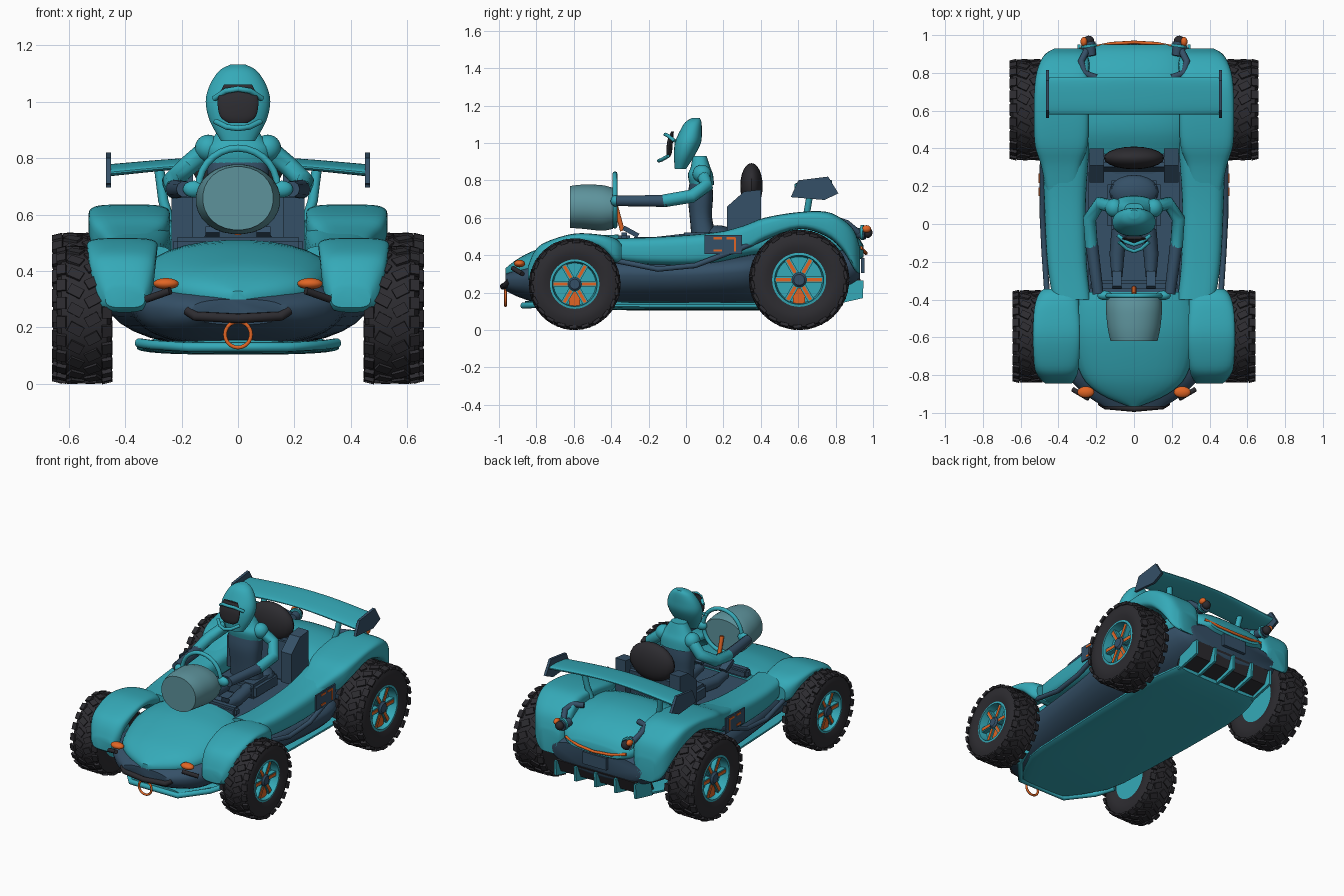
import bpy, bmesh, math
from mathutils import Matrix, Euler

if "Cube" in bpy.data.objects:
    bpy.data.objects.remove(bpy.data.objects["Cube"])


def material(name, col):
    m = bpy.data.materials.new(name)
    m.diffuse_color = (*col, 1)
    m.use_nodes = True
    m.node_tree.nodes["Principled BSDF"].inputs["Base Color"].default_value = m.diffuse_color
    return m


TEAL = material("teal paint", (0.035, 0.40, 0.48))
NAVY = material("navy", (0.035, 0.08, 0.135))
BLACK = material("black rubber", (0.026, 0.025, 0.03))
ORANGE = material("orange", (0.75, 0.13, 0.018))
GLASS = material("grey glass", (0.11, 0.29, 0.33))


def finish(name, bm, mat, mirror=False, angle=35):
    bmesh.ops.recalc_face_normals(bm, faces=bm.faces)
    me = bpy.data.meshes.new(name)
    bm.to_mesh(me)
    bm.free()
    me.materials.append(mat)
    me.polygons.foreach_set("use_smooth", [True] * len(me.polygons))
    me.set_sharp_from_angle(angle=math.radians(angle))
    ob = bpy.data.objects.new(name, me)
    bpy.context.collection.objects.link(ob)
    if mirror:
        ob.modifiers.new("mirror", "MIRROR").use_mirror_merge = False
    return ob


def smooth_rows(rows, sub):
    # Catmull-Rom resampling of section parameters
    out = []
    for i in range(len(rows) - 1):
        p = [rows[max(i - 1, 0)], rows[i], rows[i + 1], rows[min(i + 2, len(rows) - 1)]]
        for k in range(sub):
            t = k / sub
            out.append([0.5 * (2 * b + (c - a) * t + (2 * a - 5 * b + 4 * c - d) * t * t
                        + (3 * b - a - 3 * c + d) * t ** 3) for a, b, c, d in zip(*p)])
    return out + [list(rows[-1])]


def loft(name, rows, mat, axis="y", e=2.5, n=28, sub=4, mirror=False):
    # rows: position, x centre, x half width, low, high of a superellipse section
    bm = bmesh.new()
    rings = []
    for t, c, h, lo, hi in smooth_rows(rows, sub):
        ring = []
        for k in range(n):
            a = 2 * math.pi * (k + 0.5) / n
            ca, sa = math.cos(a), math.sin(a)
            x = c + h * math.copysign(abs(ca) ** (2 / e), ca)
            w = (lo + hi) / 2 + (hi - lo) / 2 * math.copysign(abs(sa) ** (2 / e), sa)
            ring.append(bm.verts.new((x, t, w) if axis == "y" else (x, w, t)))
        rings.append(ring)
    for a, b in zip(rings, rings[1:]):
        for k in range(n):
            bm.faces.new((a[k], a[(k + 1) % n], b[(k + 1) % n], b[k]))
    bm.faces.new(rings[0])
    bm.faces.new(rings[-1])
    return finish(name, bm, mat, mirror)


def add_box(bm, loc, size, rot=(0, 0, 0), pre=Matrix()):
    m = pre @ Matrix.Translation(loc) @ Euler(rot).to_matrix().to_4x4() @ Matrix.Diagonal((*size, 1))
    bmesh.ops.create_cube(bm, size=1, matrix=m)


def box(name, loc, size, mat, rot=(0, 0, 0), mirror=False, bevel=0.0):
    bm = bmesh.new()
    add_box(bm, loc, size, rot)
    if bevel:
        bmesh.ops.bevel(bm, geom=bm.edges[:], offset=bevel, segments=2, affect="EDGES")
    return finish(name, bm, mat, mirror)


def ball(name, loc, radii, mat, mirror=False):
    bm = bmesh.new()
    m = Matrix.Translation(loc) @ Matrix.Diagonal((*radii, 1))
    bmesh.ops.create_uvsphere(bm, u_segments=20, v_segments=12, radius=1, matrix=m)
    return finish(name, bm, mat, mirror)


def tube(name, pts, r, mat, mirror=False, closed=False):
    cu = bpy.data.curves.new(name, "CURVE")
    cu.dimensions, cu.bevel_depth, cu.bevel_resolution = "3D", r, 3
    cu.use_fill_caps = True
    sp = cu.splines.new("POLY")
    sp.points.add(len(pts) - 1)
    for p, q in zip(sp.points, pts):
        p.co, p.radius = (*q[:3], 1), (q[3] if len(q) > 3 else 1)
    sp.use_cyclic_u = closed
    tmp = bpy.data.objects.new(name, cu)
    bm = bmesh.new()
    me = bpy.data.meshes.new_from_object(tmp)
    bm.from_mesh(me)
    bpy.data.objects.remove(tmp)
    bpy.data.meshes.remove(me)
    return finish(name, bm, mat, mirror, 50)


def circle(c, r, n=28):
    return [(c[0] + r * math.cos(2 * math.pi * k / n), c[1], c[2] + r * math.sin(2 * math.pi * k / n))
            for k in range(n)]


def plate(name, outline, lo, hi, mat, mirror=False):
    # flat (y, z) outline extruded along x
    bm = bmesh.new()
    f = bm.faces.new([bm.verts.new((lo, *p)) for p in outline])
    ext = bmesh.ops.extrude_face_region(bm, geom=[f])["geom"]
    bmesh.ops.translate(bm, vec=(hi - lo, 0, 0), verts=[v for v in ext if isinstance(v, bmesh.types.BMVert)])
    return finish(name, bm, mat, mirror)


def lathe(name, profile, cx, cy, cz, mat, n=40):
    bm = bmesh.new()
    vs = [bm.verts.new((cx + x, cy, cz + r)) for x, r in profile]
    es = [bm.edges.new(p) for p in zip(vs, vs[1:])]
    bmesh.ops.spin(bm, geom=vs + es, cent=(cx, cy, cz), axis=(1, 0, 0), angle=2 * math.pi, steps=n)
    bmesh.ops.remove_doubles(bm, verts=bm.verts, dist=1e-5)
    return finish(name, bm, mat, True)


# Body: lower hull tapering towards the floor, hood, side pods, rear deck
hull = loft("lower_hull", [(-.965, 0, .18, .21, .30), (-.88, 0, .31, .17, .335), (-.75, 0, .40, .14, .37),
                           (-.4, 0, .43, .13, .40), (0, 0, .48, .13, .40), (.3, 0, .50, .13, .43),
                           (.45, 0, .44, .13, .45), (.7, 0, .42, .15, .46), (.88, 0, .38, .20, .44),
                           (.93, 0, .33, .25, .41)], NAVY, e=2.6)
for v in hull.data.vertices:
    v.co.x *= 1 - .22 * max(0, .34 - v.co.z) / .21
loft("hood", [(-.965, 0, .03, .28, .33), (-.90, 0, .18, .27, .38), (-.8, 0, .28, .25, .43),
              (-.6, 0, .335, .25, .49), (-.45, 0, .33, .25, .507), (-.36, 0, .29, .26, .51)], TEAL, e=2.3)
loft("side_pod", [(-.40, .33, .10, .37, .49), (-.2, .355, .105, .35, .495), (.1, .365, .11, .35, .515),
                  (.35, .36, .12, .40, .555), (.6, .34, .12, .42, .60)], TEAL, e=3.5, mirror=True)
loft("rear_deck", [(.37, 0, .28, .38, .54), (.5, 0, .31, .38, .595), (.68, 0, .31, .38, .605),
                   (.82, 0, .29, .36, .57), (.91, 0, .25, .37, .51), (.95, 0, .19, .39, .45)], TEAL)

# Fenders hugging the wheel arches
loft("front_fender", [(-.845, .40, .07, .27, .34), (-.81, .405, .10, .26, .42), (-.75, .41, .118, .38, .47),
                      (-.6, .41, .125, .46, .515), (-.46, .41, .12, .435, .51), (-.38, .40, .11, .36, .49),
                      (-.345, .39, .09, .36, .46)], TEAL, e=3.2, mirror=True)
loft("rear_fender", [(.10, .38, .07, .42, .50), (.3, .385, .105, .42, .555), (.42, .385, .14, .48, .60),
                     (.6, .385, .145, .54, .63), (.75, .385, .14, .50, .632), (.84, .37, .135, .42, .59),
                     (.90, .36, .11, .32, .53), (.93, .35, .07, .30, .44)], TEAL, e=4.5, mirror=True)

# Underfloor, splitter, diffuser
loft("underfloor", [(-.86, 0, .17, .125, .155), (-.62, 0, .31, .112, .155), (-.3, 0, .34, .105, .155),
                    (.45, 0, .36, .105, .155), (.70, 0, .33, .115, .165), (.79, 0, .30, .13, .175)],
     TEAL, e=3, sub=2)
tube("front_splitter", [(s * x, y, z) for s, row in
                        ((-1, [(.35, -.60, .145), (.30, -.72, .138), (.17, -.87, .13)]),
                         (1, [(.17, -.87, .13), (.30, -.72, .138), (.35, -.60, .145)])) for x, y, z in row],
     .017, TEAL)
plate("diffuser", [(.74, .14), (.90, .185), (.935, .27), (.80, .29)], -.29, .29, BLACK)
for i in range(5):
    x = -.29 + i * .145
    plate(f"diffuser_fin_{i}", [(.77, .13), (.945, .17), (.95, .265), (.80, .26)], x - .008, x + .008, TEAL)

# Side tubes and panels with plain bars
tube("side_tube", [(.46, -.37, .37), (.475, -.15, .325), (.485, .05, .345), (.485, .3, .44), (.47, .5, .53)],
     .015, NAVY, True)
box("side_panel", (.497, .20, .457), (.009, .20, .10), NAVY, mirror=True)
for i, (y, z) in enumerate(((.17, .49), (.24, .49), (.17, .425))):
    box(f"panel_bar_{i}", (.5025, y, z), (.005, .045, .012), ORANGE, mirror=True)
box("panel_post", (.5025, .262, .457), (.005, .012, .075), ORANGE, mirror=True)

# Front lights, bumper bar, tow ring
ball("headlight", (.255, -.89, .355), (.045, .03, .02), ORANGE, True)
tube("light_bar", [(.24, -.925, .33), (.325, -.875, .30)], .013, BLACK, True)
tube("front_bumper", [(-.18, -.945, .26), (-.15, -.965, .24), (0, -.978, .232), (.15, -.965, .24),
                      (.18, -.945, .26)], .017, BLACK)
tube("tow_ring", circle((0, -.965, .175), .046), .007, ORANGE, closed=True)

# Rear lights, strip, plate
tube("tail_pod", [(.225, .89, .52, .8), (.238, .96, .515, 1.1)], .031, NAVY, True)
tube("tail_ring", [(.238, .935, .52), (.24, .95, .52)], .042, TEAL, True)
ball("tail_lens", (.24, .972, .52), (.028, .025, .028), BLACK, True)
ball("tail_marker", (.265, .965, .54), (.018, .025, .02), ORANGE, True)
tube("deck_trim", [(.20, .775, .59), (.265, .80, .59), (.28, .86, .57), (.25, .92, .52)], .018, NAVY, True)
tube("rear_strip", [(-.22, .935, .44), (-.12, .955, .418), (0, .962, .41), (.12, .955, .418),
                    (.22, .935, .44)], .009, ORANGE)
box("rear_plate", (0, .945, .345), (.17, .02, .08), NAVY)

# Rear wing
wing = loft("wing", [(-.45, .68, .10, .74, .775), (-.2, .68, .10, .765, .795), (0, .68, .10, .775, .80),
                     (.2, .68, .10, .765, .795), (.45, .68, .10, .74, .775)], TEAL)
for v in wing.data.vertices:
    v.co = (v.co.y, v.co.x, v.co.z + (v.co.x - .68) * .10)
wing.data.flip_normals()
plate("wing_endplate", [(.56, .71), (.60, .80), (.76, .82), (.815, .73), (.74, .695)], .45, .467, NAVY, True)
tube("wing_strut", [(.24, .64, .57), (.265, .65, .65), (.28, .67, .77)], .018, TEAL, True)

# Cockpit and seat
box("cockpit_floor", (0, 0, .40), (.48, .76, .05), NAVY)
box("dashboard", (0, -.33, .49), (.46, .06, .06), NAVY, bevel=.015)
box("seat_base", (0, .10, .47), (.28, .26, .10), NAVY, bevel=.02)
box("seat_back", (0, .32, .56), (.36, .06, .28), NAVY, (-.1, 0, 0), bevel=.02)
plate("seat_bolster", [(.22, .46), (.22, .66), (.31, .74), (.40, .75), (.40, .46)], .16, .235, NAVY, True)
ball("headrest", (0, .35, .77), (.16, .06, .122), BLACK)

# Glass drum, steering wheel and column
loft("windscreen", [(-.62, 0, .125, .545, .77), (-.55, 0, .14, .54, .778), (-.45, 0, .15, .53, .775),
                    (-.39, 0, .145, .54, .76)], GLASS, e=2.1)
tube("steering_wheel", circle((0, -.38, .695), .14), .013, TEAL, closed=True)
tube("steering_column", [(0, -.375, .66), (0, -.34, .53)], .013, ORANGE)

# Driver
loft("driver_torso", [(.48, 0, .11, .03, .17), (.6, 0, .10, .02, .14), (.72, 0, .11, .01, .145),
                      (.82, 0, .11, .025, .135)], NAVY, "z")
loft("driver_collar", [(.775, 0, .112, .02, .15), (.83, 0, .118, .01, .145), (.87, 0, .09, .025, .13),
                       (.93, 0, .05, .035, .11)], TEAL, "z")
ball("driver_hips", (0, .17, .50), (.13, .09, .06), NAVY)
ball("driver_shoulder", (.105, .085, .835), (.048, .05, .048), TEAL, True)
tube("driver_upper_arm", [(.11, .09, .83, 1), (.18, .11, .77, 1), (.235, .03, .715, 1), (.225, -.12, .69, .95)],
     .036, TEAL, True)
tube("driver_forearm", [(.225, -.10, .69), (.19, -.37, .69, .85)], .034, NAVY, True)
ball("driver_glove", (.155, -.378, .69), (.04, .025, .03), TEAL, True)
tube("driver_leg", [(.07, .05, .48, 1.2), (.09, -.16, .46, 1.1), (.09, -.28, .47, .8)], .036, NAVY, True)
box("driver_boot", (.09, -.295, .525), (.05, .09, .025), NAVY, (-.5, 0, 0), True)

# Helmet with separate visor and guards
loft("helmet", [(.86, 0, .06, -.06, -.0), (.93, 0, .10, -.065, .045), (1.0, 0, .115, -.06, .08),
                (1.06, 0, .10, -.035, .085), (1.11, 0, .066, -.005, .083), (1.132, 0, .025, .03, .075)],
     TEAL, "z", e=2.2)
loft("visor", [(.925, 0, .035, -.10, -.085), (.95, 0, .065, -.105, -.075), (1.01, 0, .072, -.10, -.07),
               (1.06, 0, .05, -.08, -.065)], BLACK, "z", e=2.2)
for nm, z, y, dz, w in (("visor_peak", 1.045, -.11, -.035, .085), ("chin_guard", .905, -.145, .025, .08)):
    tube(nm, [(-w, y + .05, z + dz), (-w / 2, y + .015, z + dz * .2), (0, y, z),
              (w / 2, y + .015, z + dz * .2), (w, y + .05, z + dz)], .010, TEAL)


# Wheels: tyre, tread blocks, rim, spokes, hub, caliper
def wheel(tag, y, r, cx, w):
    rt = r * .965
    lathe(tag + "_tyre", [(-w * .85, .53 * rt), (-w, .68 * rt), (-w, .84 * rt), (-w * .85, .97 * rt),
                          (-w * .4, rt), (w * .4, rt), (w * .85, .97 * rt), (w, .84 * rt), (w, .68 * rt),
                          (w * .85, .53 * rt)], cx, y, r, BLACK)
    lathe(tag + "_rim", [(-w * .85, 0), (-w * .85, .56 * r), (w * .87, .56 * r), (w * .9, .49 * r),
                         (w * .35, .46 * r), (w * .35, 0)], cx, y, r, TEAL)
    lathe(tag + "_hub", [(w * .3, .15 * r), (w * .75, .15 * r), (w * .85, .11 * r), (w * .85, 0)],
          cx, y, r, NAVY, 12)
    tread, teal, orange = bmesh.new(), bmesh.new(), bmesh.new()
    base = Matrix.Translation((cx, y, r))
    n = 22
    for i in range(n):
        for s in (-1, 1):
            turn = base @ Matrix.Rotation(2 * math.pi * (i + .25 * s) / n, 4, "X")
            add_box(tread, (s * w * .32, 0, r * .965), (w * .54, r * .15, r * .06), (0, 0, s * .5), turn)
            add_box(tread, (s * w * .84, r * .1, r * .94), (w * .36, r * .17, r * .065), (0, s * .25, 0), turn)
    for i in range(6):
        turn = base @ Matrix.Rotation(math.pi * (i + .5) / 3, 4, "X")
        add_box(teal, (w * .55, 0, r * .28), (w * .3, r * .13, r * .42), (0, 0, 0), turn)
        add_box(orange, (w * .70, 0, r * .31), (w * .06, r * .07, r * .30), (0, 0, 0), turn)
    finish(tag + "_tread", tread, BLACK, True)
    finish(tag + "_spokes", teal, TEAL, True)
    finish(tag + "_spoke_inlays", orange, ORANGE, True)
    box(tag + "_caliper", (cx + w * .45, y, r * .68), (w * .3, r * .24, r * .32), ORANGE, mirror=True)


wheel("front_wheel", -.595, .245, .545, .095)
wheel("rear_wheel", .605, .268, .552, .103)
